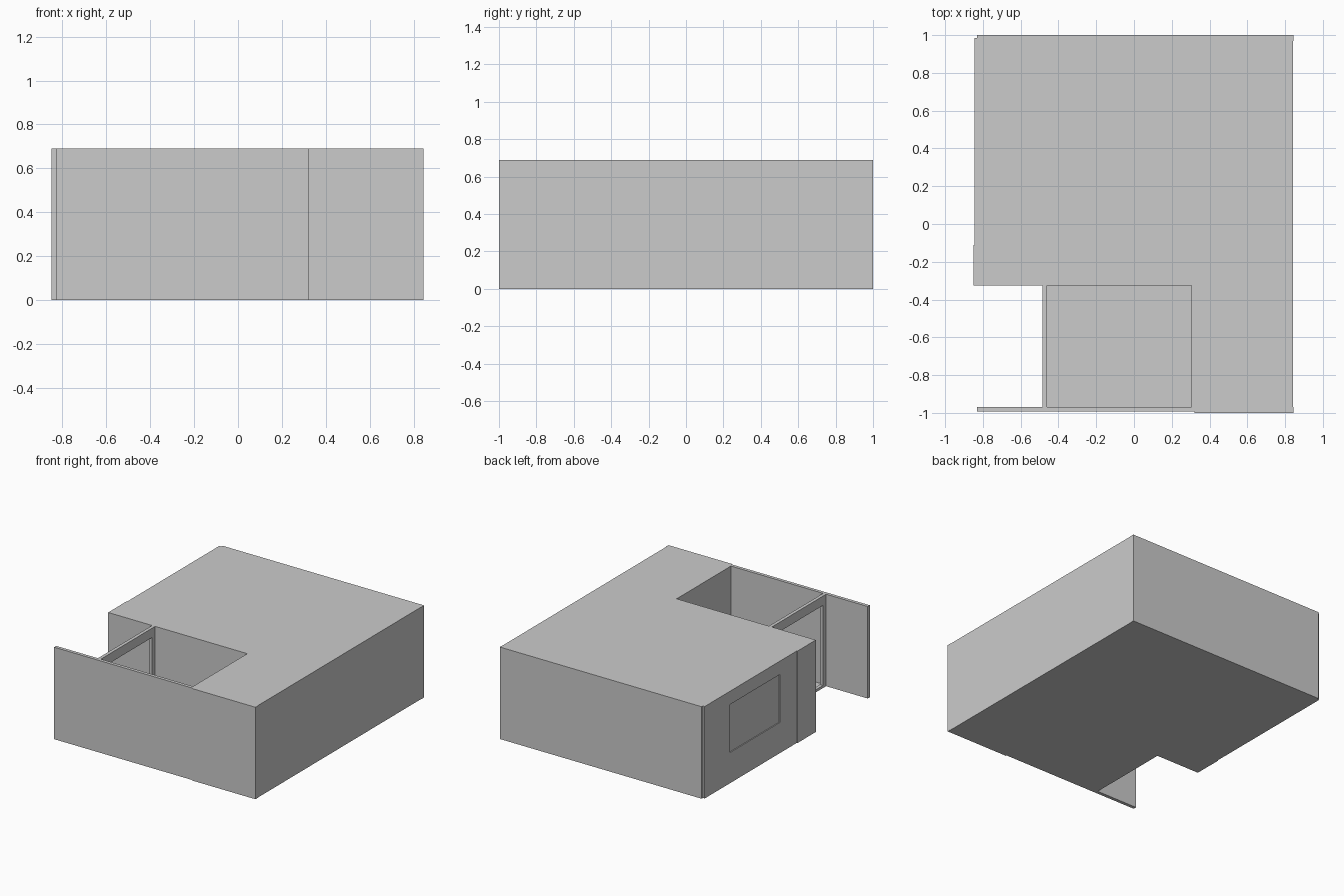
import bpy, bmesh

if "Cube" in bpy.data.objects:
    bpy.data.objects.remove(bpy.data.objects["Cube"])

H = 0.69    # building height
T = 0.025   # wall thickness


def boxes(name, *spans):
    """One object from boxes given as (x0, x1, y0, y1, z0, z1)."""
    bm = bmesh.new()
    for x0, x1, y0, y1, z0, z1 in spans:
        verts = bmesh.ops.create_cube(bm, size=1)["verts"]
        bmesh.ops.scale(bm, vec=(x1 - x0, y1 - y0, z1 - z0), verts=verts)
        bmesh.ops.translate(bm, vec=((x0 + x1) / 2, (y0 + y1) / 2, (z0 + z1) / 2), verts=verts)
    mesh = bpy.data.meshes.new(name)
    bm.to_mesh(mesh)
    bm.free()
    obj = bpy.data.objects.new(name, mesh)
    bpy.context.collection.objects.link(obj)
    return obj


def pierced_wall(name, x0, x1, y0, y1, oy0, oy1, oz0, oz1):
    """Wall running along y with a rectangular opening."""
    return boxes(name,
                 (x0, x1, y0, oy0, 0, H), (x0, x1, oy1, y1, 0, H),
                 (x0, x1, oy0, oy1, 0, oz0), (x0, x1, oy0, oy1, oz1, H))


# Floors of the three rooms and the courtyard
S = 0.008
boxes("back_room_floor", (-0.845, 0.84, -0.11, 0.985, 0, S))
boxes("hall_floor", (-0.845, 0.305, -0.32, -0.11, 0, S))
boxes("front_room_floor", (0.305, 0.84, -0.985, -0.11, 0, S))
boxes("courtyard_floor", (-0.485, 0.305, -0.985, -0.32, 0, S))

# Flat roofs, leaving the courtyard open
boxes("main_roof", (-0.845, 0.84, -0.32, 0.985, H - S, H))
boxes("front_room_roof", (0.305, 0.84, -0.985, -0.32, H - S, H))

# Outer walls
boxes("front_fence_wall", (-0.83, 0.32, -0.993, -0.968, 0, H))
boxes("front_room_wall", (0.32, 0.845, -1.0, -0.97, 0, H))
boxes("back_wall", (-0.83, 0.845, 0.97, 1.0, 0, H))
boxes("right_wall", (0.845 - T, 0.843, -0.97, 0.97, 0, H))
boxes("hall_left_wall", (-0.85, -0.85 + T, -0.325, -0.11, 0, H))

# Left wall with its window and pane
pierced_wall("left_window_wall", -0.845, -0.82, -0.11, 0.985, 0.095, 0.685, 0.23, 0.59)
boxes("window_pane", (-0.838, -0.832, 0.095, 0.685, 0.23, 0.59))

# Courtyard walls: doorway on the left, plain walls behind and to the right
pierced_wall("courtyard_gate_wall", -0.485, -0.46, -0.97, -0.32, -0.93, -0.36, 0.02, 0.62)
boxes("courtyard_back_wall", (-0.85, 0.33, -0.325, -0.325 + T, 0, H))
boxes("courtyard_right_wall", (0.305, 0.305 + T, -0.97, -0.11, 0, H))

# Partition between the back room and the front rooms
boxes("inner_partition", (-0.83, 0.83, -0.12, -0.10, 0, H - S))
